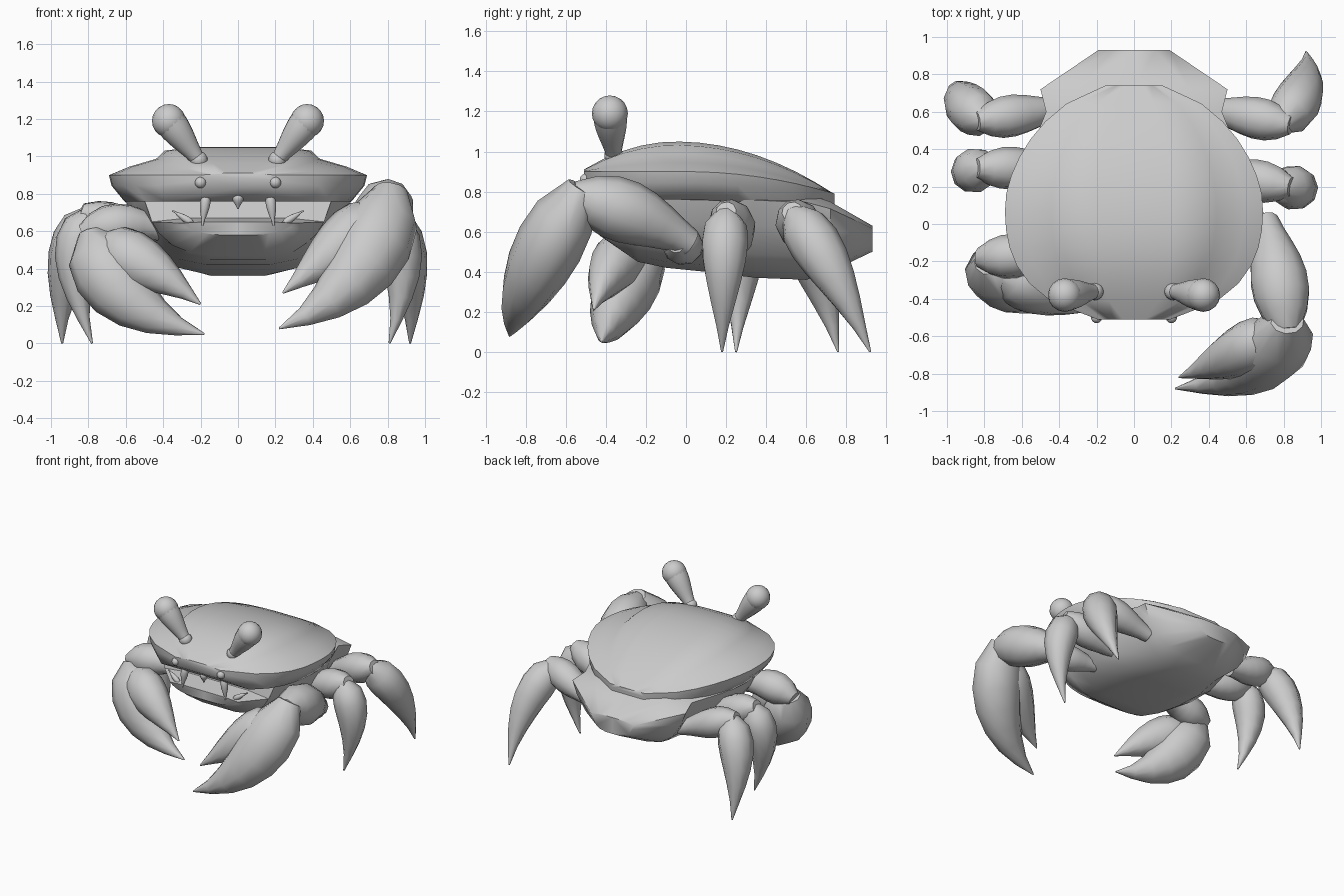
import bpy, bmesh, math
from mathutils import Vector

cube = bpy.data.objects.get("Cube")
if cube:
    bpy.data.objects.remove(cube, do_unlink=True)

grey = bpy.data.materials.new("plain grey")
grey.use_nodes = True
grey.diffuse_color = (.6, .6, .6, 1)
grey.node_tree.nodes["Principled BSDF"].inputs["Base Color"].default_value = grey.diffuse_color

# Limb shapes: how early the limb swells, and how far it closes at the end
POINTED = (.7, .85)
BLUNT = (1.5, .7)
FLARED = (1.4, .35)


def finish(obj):
    obj.data.materials.append(grey)
    bpy.ops.object.select_all(action="DESELECT")
    obj.select_set(True)
    bpy.context.view_layer.objects.active = obj
    bpy.ops.object.shade_smooth_by_angle(angle=math.radians(55))


def loft(name, rings):
    """Skin a list of closed rings and cap both ends."""
    bm = bmesh.new()
    rows = [[bm.verts.new(point) for point in ring] for ring in rings]
    count = len(rows[0])
    for near, far in zip(rows, rows[1:]):
        for i in range(count):
            j = (i + 1) % count
            bm.faces.new((near[i], near[j], far[j], far[i]))
    bm.faces.new(rows[0])
    bm.faces.new(rows[-1])
    bmesh.ops.recalc_face_normals(bm, faces=bm.faces)
    mesh = bpy.data.meshes.new(name)
    bm.to_mesh(mesh)
    bm.free()
    obj = bpy.data.objects.new(name, mesh)
    bpy.context.collection.objects.link(obj)
    finish(obj)


def section(y, half):
    """Mirror a half profile running from top centre to bottom centre."""
    left = [Vector((x, y, z)) for x, z in half]
    right = [Vector((-x, y, z)) for x, z in half[-2:0:-1]]
    return left + right


def limb(name, start, end, radius, shape, via=None, facing=(0, -1, .2), flat=1, sides=10, steps=7):
    """Swelling limb along a curve from start to end, flattened along its facing."""
    start, end = Vector(start), Vector(end)
    via = Vector(via) if via else (start + end) / 2
    swell, close = shape
    rings = []
    for k in range(steps + 1):
        t = k / steps
        centre = start.lerp(via, t).lerp(via.lerp(end, t), t)
        tangent = (via - start).lerp(end - via, t).normalized()
        side = tangent.cross(Vector(facing)).normalized()
        up = side.cross(tangent) * flat
        r = max(radius * math.sin(math.pi * (.15 + close * t ** swell)), .005)
        angles = [math.tau * i / sides for i in range(sides)]
        rings.append([centre + r * (side * math.cos(a) + up * math.sin(a)) for a in angles])
    loft(name, rings)


def ball(name, centre, radius):
    bpy.ops.mesh.primitive_uv_sphere_add(segments=16, ring_count=10, radius=radius, location=centre)
    bpy.context.object.name = name
    finish(bpy.context.object)


# Upper shell: egg-shaped outline, arched spine, stepped shoulders
rings = []
stations = 13
for i in range(stations + 1):
    y = -.51 + 1.25 * i / stations
    ahead, behind = max(.1 - y, 0) / .63, max(y - .1, 0) / .66
    width = .69 * math.sqrt(1 - ahead ** 2.6 - behind ** 1.65)
    top = 1.05 - (.42 if y > 0 else .66) * (y + .05) ** 2
    rim = .9 - .2 * max(y, 0) ** 2
    low = rim - (.07 if i in (0, stations) else .14)
    crown = [(0, 1), (.3, 1), (.57, .88), (.64, .58), (.85, .3), (1, 0)]
    half = [(width * x, rim + (top - rim) * z) for x, z in crown]
    half += [(width * .98, rim * .6 + low * .4), (width * .88, low), (0, low)]
    rings.append(section(y, half))
loft("upper_shell", rings)

# Underbody with the open jaw in front and the flared tail behind: y, width, top, bottom
belly = [(-.43, .3, .65, .58), (-.27, .46, .67, .47), (-.24, .5, .8, .45), (-.1, .56, .8, .42),
         (.1, .6, .8, .4), (.35, .57, .8, .37), (.6, .47, .79, .36), (.72, .5, .75, .4),
         (.93, .19, .63, .5)]
hull = [(0, 1), (.6, 1), (1, .9), (.92, .6), (.76, .27), (.56, .08), (.3, 0), (0, 0)]
loft("underbody", [section(y, [(width * x, low + (top - low) * z) for x, z in hull])
                   for y, width, top, low in belly])

# Face: eye stalks, nostril beads and teeth
for s, tag in ((1, "left"), (-1, "right")):
    ball(tag + "_eye_socket", (s * .21, -.36, .98), .048)
    limb(tag + "_eye_stalk", (s * .21, -.36, .98), (s * .36, -.38, 1.18), .085, FLARED, sides=16)
    ball(tag + "_eye", (s * .37, -.38, 1.19), .09)
    ball(tag + "_nostril", (s * .2, -.5, .86), .03)
    limb(tag + "_fang", (s * .17, -.42, .8), (s * .19, -.43, .63), .028, POINTED)
    limb(tag + "_tusk", (s * .24, -.4, .64), (s * .35, -.38, .71), .02, POINTED)
limb("middle_tooth", (0, -.43, .8), (0, -.43, .72), .03, POINTED)


def leg(name, s, hip, knee, foot, reach, girth):
    """Thigh rising outward to the knee, then a pointed shin curving to the ground."""
    limb(name + "_thigh", (s * .38, hip, .53), (s * .84, knee, .7), .115, BLUNT)
    limb(name + "_shin", (s * .78, knee, .69), (s * reach, foot, 0), girth, POINTED,
         via=(s * .96, (knee + foot) / 2, .47))


leg("left_middle_leg", 1, .28, .2, .18, .81, .12)
leg("right_middle_leg", -1, .3, .3, .25, .78, .12)
leg("left_rear_leg", 1, .62, .53, .92, .92, .13)
leg("right_rear_leg", -1, .62, .55, .76, .94, .13)

# Left claw, reaching forward
limb("left_claw_shoulder", (.4, .04, .52), (.76, -.05, .54), .1, BLUNT)
limb("left_claw_arm", (.7, .02, .54), (.82, -.57, .78), .16, BLUNT, via=(.77, -.22, .7), facing=(1, 0, 0))
facing = (.2, -.9, .3)
limb("left_claw_palm", (.82, -.52, .82), (.22, -.88, .08), .2, POINTED, (.73, -.84, .28), facing, .85)
limb("left_claw_finger", (.76, -.58, .7), (.24, -.82, .27), .16, POINTED, (.53, -.72, .5), facing, .9)

# Right claw, folded against the body
limb("right_claw_arm", (-.4, -.13, .6), (-.83, -.18, .58), .12, BLUNT, via=(-.6, -.18, .68))
facing = (-.1, -.9, .2)
limb("right_claw_palm", (-.77, -.2, .59), (-.18, -.42, .05), .19, POINTED, (-.7, -.37, .17), facing, .9)
limb("right_claw_finger", (-.73, -.25, .53), (-.2, -.46, .21), .15, POINTED, (-.47, -.4, .43), facing, .9)
